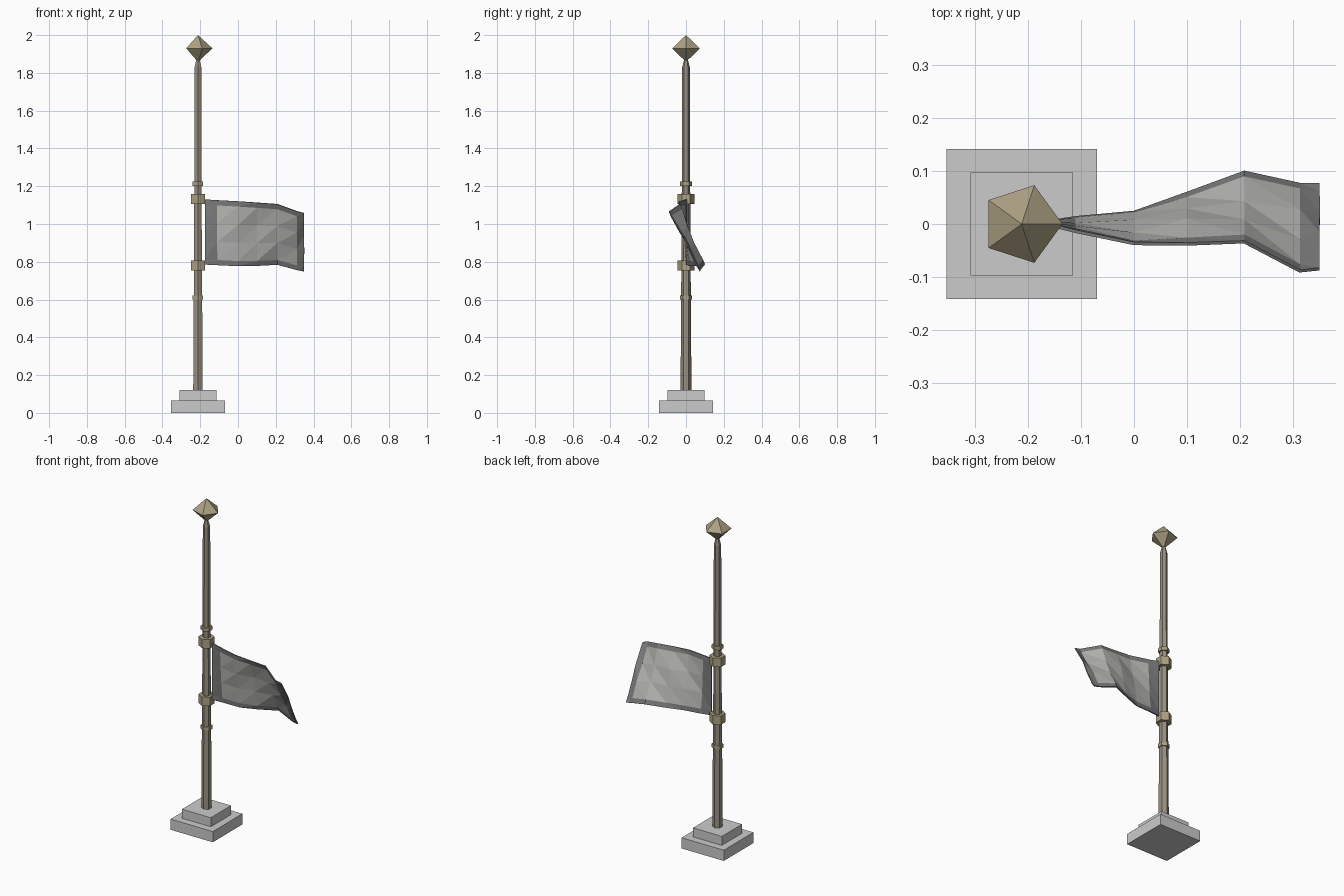
import bpy, bmesh, math

if "Cube" in bpy.data.objects:
    bpy.data.objects.remove(bpy.data.objects["Cube"])

PX = -0.212  # pole axis


def material(name, rgb):
    m = bpy.data.materials.new(name)
    m.diffuse_color = (*rgb, 1)
    m.use_nodes = True
    m.node_tree.nodes["Principled BSDF"].inputs["Base Color"].default_value = m.diffuse_color
    return m


WOOD = material("wood", (0.33, 0.28, 0.22))
BRASS = material("brass", (0.42, 0.36, 0.23))
CLOTH = material("cloth", (0.48, 0.48, 0.46))
HEM = material("hem", (0.2, 0.2, 0.2))


def finish(bm, name, mats=()):
    bmesh.ops.recalc_face_normals(bm, faces=bm.faces)
    me = bpy.data.meshes.new(name)
    bm.to_mesh(me)
    bm.free()
    for m in mats:
        me.materials.append(m)
    ob = bpy.data.objects.new(name, me)
    bpy.context.collection.objects.link(ob)
    return ob


def block(name, half, z0, z1):
    bm = bmesh.new()
    bmesh.ops.create_cube(bm, size=1)
    for v in bm.verts:
        v.co = (PX + v.co.x * 2 * half, v.co.y * 2 * half, z0 + (v.co.z + 0.5) * (z1 - z0))
    finish(bm, name)


def lathe(name, profile, sides, start, mat):
    """Turn (radius, z) points around the pole axis; radius 0 makes a tip."""
    bm = bmesh.new()
    rings = []
    for r, z in profile:
        n = sides if r else 1
        rings.append([bm.verts.new((PX + r * math.cos(start + i * math.tau / sides),
                                    r * math.sin(start + i * math.tau / sides), z))
                      for i in range(n)])
    for a, b in zip(rings, rings[1:]):
        for i in range(sides):
            j = (i + 1) % sides
            quad = [a[i % len(a)], a[j % len(a)], b[j % len(b)], b[i % len(b)]]
            bm.faces.new(list(dict.fromkeys(quad)))
    for ring in (rings[0], rings[-1]):
        if len(ring) > 1:
            bm.faces.new(ring)
    finish(bm, name, [mat])


# Stepped stone base
block("base_lower", 0.142, 0, 0.065)
block("base_upper", 0.097, 0.065, 0.12)

# Tapered pole, collars, flag rings and finial
HEX = math.pi / 6
lathe("pole", [(0.029, 0.118), (0.026, 0.57), (0.023, 1.0), (0.0205, 1.83), (0.01, 1.87)],
      6, HEX, WOOD)
for label, z in (("lower", 0.61), ("upper", 1.213)):
    lathe(label + "_collar", [(0.032, z - 0.011), (0.032, z + 0.011)], 6, HEX, BRASS)
for label, z in (("lower", 0.781), ("upper", 1.132)):
    lathe(label + "_flag_ring", [(0.044, z - 0.027), (0.044, z + 0.027)], 6, HEX, BRASS)
lathe("finial", [(0, 1.858), (0.077, 1.93), (0, 2.0)], 5, 0, BRASS)

# Waving flag: per column x, top (y, z), bottom (y, z)
columns = [(-0.175, 0.002, 1.13, 0.002, 0.785),
           (-0.11, -0.014, 1.126, 0.012, 0.782),
           (0.0, -0.037, 1.12, 0.022, 0.777),
           (0.1, -0.038, 1.113, 0.058, 0.779),
           (0.208, -0.034, 1.105, 0.098, 0.785),
           (0.313, -0.089, 1.067, 0.075, 0.757),
           (0.35, -0.085, 1.057, 0.075, 0.75)]
rows = [0, 0.08, 0.36, 0.64, 0.92, 1]
bm = bmesh.new()
grid = []
for c, (x, yt, zt, yb, zb) in enumerate(columns):
    fade = min(c, 3) / 3
    grid.append([bm.verts.new((x, yt + (yb - yt) * t
                               + 0.012 * fade * math.sin(math.pi * t) * math.sin(2.2 * c + 4 * t),
                               zt + (zb - zt) * t)) for t in rows])
for c in range(len(columns) - 1):
    for r in range(len(rows) - 1):
        f = bm.faces.new((grid[c][r], grid[c][r + 1], grid[c + 1][r + 1], grid[c + 1][r]))
        f.material_index = int(c in (0, len(columns) - 2) or r in (0, len(rows) - 2))
bmesh.ops.triangulate(bm, faces=bm.faces)
flag = finish(bm, "flag", [CLOTH, HEM])
sol = flag.modifiers.new("thickness", "SOLIDIFY")
sol.thickness = 0.006
sol.offset = 0
